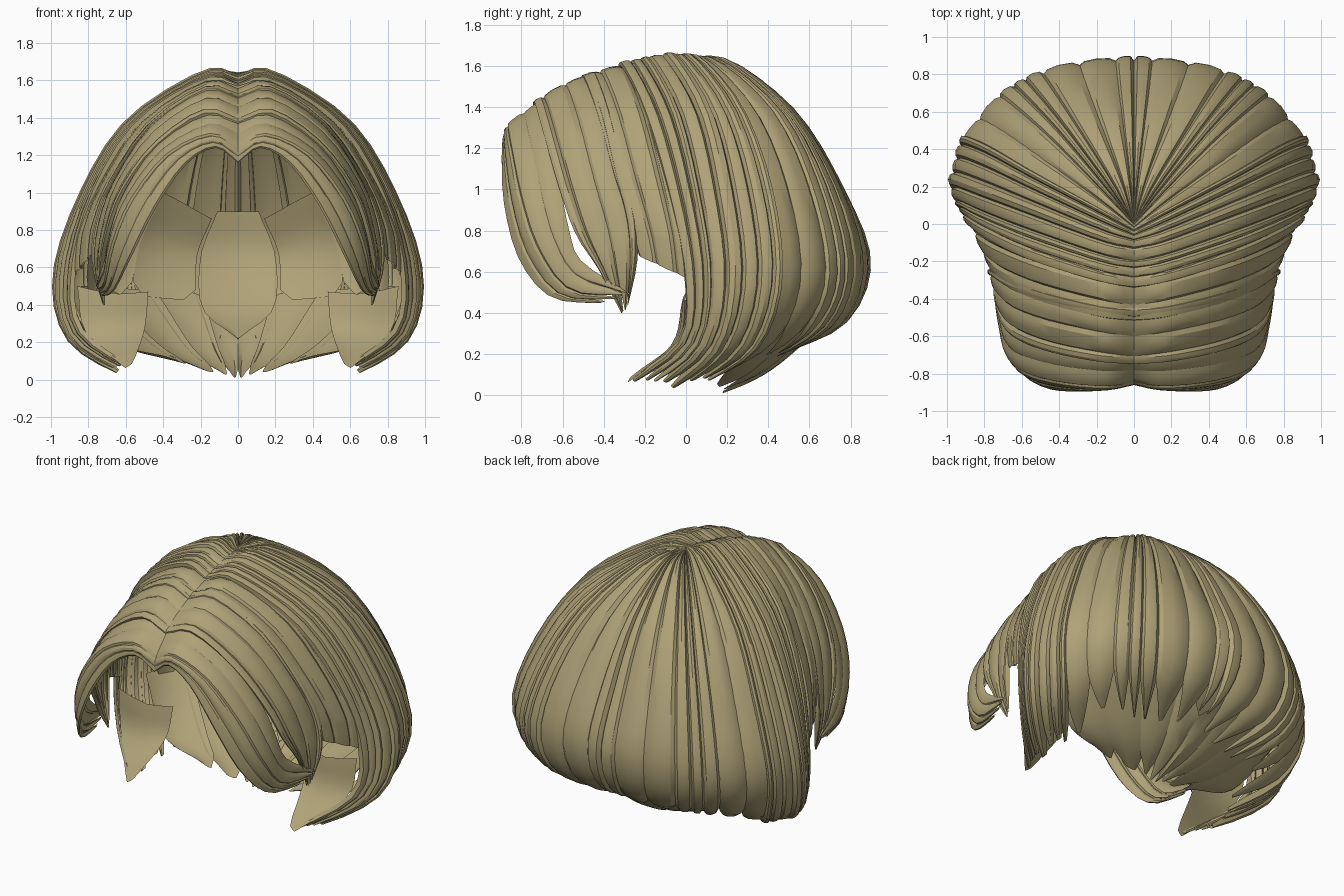
import bpy, random
from mathutils import Vector

random.seed(11)
hair = bpy.data.materials.new("dark_blond_hair")
hair.diffuse_color = (0.43, 0.362, 0.187, 1)
CENTRE = Vector((0, 0, 0.75))


def spline(pts, t):
    """Smooth curve through pts, t in 0..1."""
    n = len(pts) - 1
    f = min(max(t, 0), 1) * n
    i = min(int(f), n - 1)
    f -= i
    b, c = pts[i], pts[i + 1]
    a = pts[i - 1] if i > 0 else b * 2 - c
    d = pts[i + 2] if i + 2 <= n else c * 2 - b
    return 0.5 * (2 * b + (c - a) * f + (2 * a - 5 * b + 4 * c - d) * f * f
                  + (3 * b - a - 3 * c + d) * f ** 3)


def hair_section(name, guides, locks, ridge=0.03, taper=0.8, rows=18, ragged=0.06,
                 tip=0.12, overlap=0.12, vary=0.5):
    """Overlapping ridged locks swept between guide strands, mirrored left and right."""
    guides = [[Vector(p) for p in g] for g in guides]
    verts, faces = [], []
    profile = [(0, -0.2), (0.18, 0.75), (0.45, 1.0), (0.75, 0.8), (1, -0.5)]
    widths = [random.uniform(1 - vary, 1 + vary) for _ in range(locks)]
    total, start = sum(widths), 0.0
    for w in widths:
        u0, u1 = start / total, (start + w) / total
        start += w
        mid, half = (u0 + u1) / 2, (u1 - u0) / 2 * (1 + overlap)
        high = ridge * random.uniform(0.6, 1.15)
        length = 1 - random.uniform(0, ragged)
        base = len(verts)
        for t, h in profile:
            for r in range(rows + 1):
                s = r / rows
                k = 1.0
                if s > taper:                       # pointed end
                    q = (s - taper) / (1 - taper)
                    k = 1 - (1 - tip) * q ** 1.6
                u = min(max(mid + half * (2 * t - 1) * k, 0), 1)
                p = spline([spline(g, s * length) for g in guides], u)
                out = (p - CENTRE).normalized()
                p += out * high * h * min(1, 0.25 + s * 4) * k
                p.x = max(p.x, 0)
                verts.append(p)
        c = rows + 1
        for i in range(len(profile) - 1):
            for j in range(rows):
                a = base + i * c + j
                faces.append((a, a + 1, a + c + 1, a + c))
    me = bpy.data.meshes.new(name)
    me.from_pydata(verts, [], faces)
    me.materials.append(hair)
    ob = bpy.data.objects.new(name, me)
    bpy.context.collection.objects.link(ob)
    bpy.ops.object.select_all(action='DESELECT')
    ob.select_set(True)
    bpy.context.view_layer.objects.active = ob
    bpy.ops.object.shade_smooth_by_angle(angle=0.5)
    mirror = ob.modifiers.new("mirror", 'MIRROR')
    mirror.use_mirror_merge = False
    return ob


# Curtain fringe sweeping from the parting to the cheek
hair_section("fringe", [
    [(0, -.86, 1.16), (.12, -.88, 1.24), (.28, -.89, 1.15), (.44, -.88, .92),
     (.57, -.81, .66), (.66, -.66, .48), (.72, -.42, .44)],
    [(0, -.84, 1.25), (.15, -.86, 1.31), (.38, -.84, 1.2), (.57, -.79, .96),
     (.67, -.71, .72), (.71, -.56, .52), (.75, -.3, .48)],
    [(0, -.71, 1.39), (.16, -.7, 1.43), (.43, -.66, 1.26), (.61, -.61, 1.0),
     (.68, -.57, .8), (.71, -.51, .65), (.76, -.28, .5)]],
    4, ridge=0.014, taper=0.9, ragged=0.02, tip=0.4, overlap=0.2, vary=0.3)

# Temple lock just behind the fringe
hair_section("temple_lock", [
    [(0, -.75, 1.37), (.18, -.73, 1.41), (.43, -.68, 1.24), (.61, -.61, 1.0),
     (.69, -.53, .78), (.72, -.41, .6), (.71, -.3, .37)],
    [(0, -.6, 1.46), (.17, -.58, 1.5), (.45, -.52, 1.32), (.64, -.45, 1.05),
     (.72, -.38, .8), (.74, -.34, .6), (.72, -.3, .4)],
    [(0, -.45, 1.53), (.17, -.43, 1.56), (.46, -.36, 1.37), (.66, -.29, 1.07),
     (.75, -.24, .85), (.77, -.24, .65), (.73, -.28, .44)]],
    4, ridge=0.022, taper=0.88, ragged=0.02, tip=0.25, overlap=0.2)

# Short hair in front of the ear
hair_section("ear_hair", [
    [(0, -.52, 1.5), (.17, -.5, 1.54), (.45, -.43, 1.35), (.65, -.35, 1.06),
     (.73, -.28, .86), (.75, -.25, .76), (.76, -.23, .68)],
    [(0, -.25, 1.58), (.17, -.22, 1.6), (.53, -.12, 1.37), (.75, -.03, 1.02),
     (.84, .01, .8), (.86, .02, .7), (.87, .03, .56)]],
    3, ridge=0.022, taper=0.97, tip=0.9, ragged=0.0, overlap=0.25)

# Sides curling forward to a point at the jaw
hair_section("sides", [
    [(0, -.34, 1.57), (.17, -.31, 1.595), (.53, -.2, 1.37), (.76, -.09, 1.0),
     (.87, -.01, .6), (.84, -.03, .28), (.58, -.28, .07)],
    [(0, -.12, 1.62), (.17, -.08, 1.625), (.57, .07, 1.37), (.81, .16, 1.0),
     (.955, .21, .58), (.9, .14, .25), (.64, -.08, .045)],
    [(0, -.02, 1.635), (.17, .08, 1.62), (.53, .28, 1.38), (.77, .42, 1.0),
     (.905, .47, .58), (.82, .37, .26), (.62, .13, .08)]],
    8, ridge=0.034, taper=0.92, rows=20, ragged=0.02, tip=0.4, overlap=0.2)

# Back fanning out from the crown into pointed ends
hair_section("back", [
    [(0, -.03, 1.635), (.16, .06, 1.625), (.53, .26, 1.38), (.77, .4, 1.0),
     (.91, .45, .58), (.82, .35, .26), (.62, .13, .09)],
    [(0, 0, 1.635), (.15, .17, 1.61), (.41, .45, 1.36), (.59, .62, 1.0),
     (.69, .7, .6), (.62, .6, .33), (.42, .38, .16)],
    [(0, 0, 1.635), (.08, .21, 1.605), (.23, .51, 1.36), (.34, .73, 1.0),
     (.39, .83, .64), (.34, .74, .36), (.2, .47, .2)],
    [(0, 0, 1.635), (0, .22, 1.605), (0, .53, 1.36), (0, .75, 1.0),
     (0, .885, .66), (0, .78, .37), (0, .5, .21)]],
    8, ridge=0.028, taper=0.8, rows=20, ragged=0.08, overlap=0.2)

# Lining panel behind the neck, ending in a point
hair_section("inner_neck_panel", [
    [(.11, .76, .9), (.2, .76, .66), (.19, .62, .38), (0, .42, .22)],
    [(0, .77, .9), (0, .79, .66), (0, .64, .38), (0, .42, .21)]],
    1, ridge=0.004, taper=0.95, rows=10, ragged=0.0, tip=1, overlap=0.0, vary=0)

# Wide inner locks lining the sides
hair_section("inner_side_lining", [
    [(.66, .3, .98), (.78, .32, .75), (.82, .3, .48)],
    [(.46, .56, 1.02), (.6, .6, .75), (.66, .54, .46)],
    [(.14, .71, .86), (.22, .76, .66), (.22, .66, .42)]],
    3, ridge=0.01, taper=0.85, rows=8, ragged=0.0, tip=0.6, overlap=0.0, vary=0.2)

# Under layer drawing in to the nape
hair_section("nape_layer", [
    [(.84, .25, .5), (.64, .14, .2), (.36, .1, .12)],
    [(.76, .5, .5), (.46, .28, .19), (.24, .13, .07)],
    [(.5, .65, .48), (.28, .38, .17), (.1, .17, .03)],
    [(.22, .72, .46), (.12, .43, .16), (.04, .17, .02)],
    [(0, .6, .27), (0, .4, .12), (0, .17, 0)]],
    4, ridge=0.014, taper=0.7, rows=10, ragged=0.03, tip=0.3, overlap=0.2, vary=0.2)

# Front-facing leaf of the curled side lock
hair_section("side_lock_front", [
    [(.48, .02, .47), (.5, -.04, .27), (.56, -.27, .09)],
    [(.66, -.02, .46), (.64, -.07, .25), (.59, -.28, .07)],
    [(.86, 0, .5), (.82, -.04, .26), (.61, -.28, .06)]],
    1, ridge=0.008, taper=0.9, rows=10, ragged=0.0, tip=0.7)
